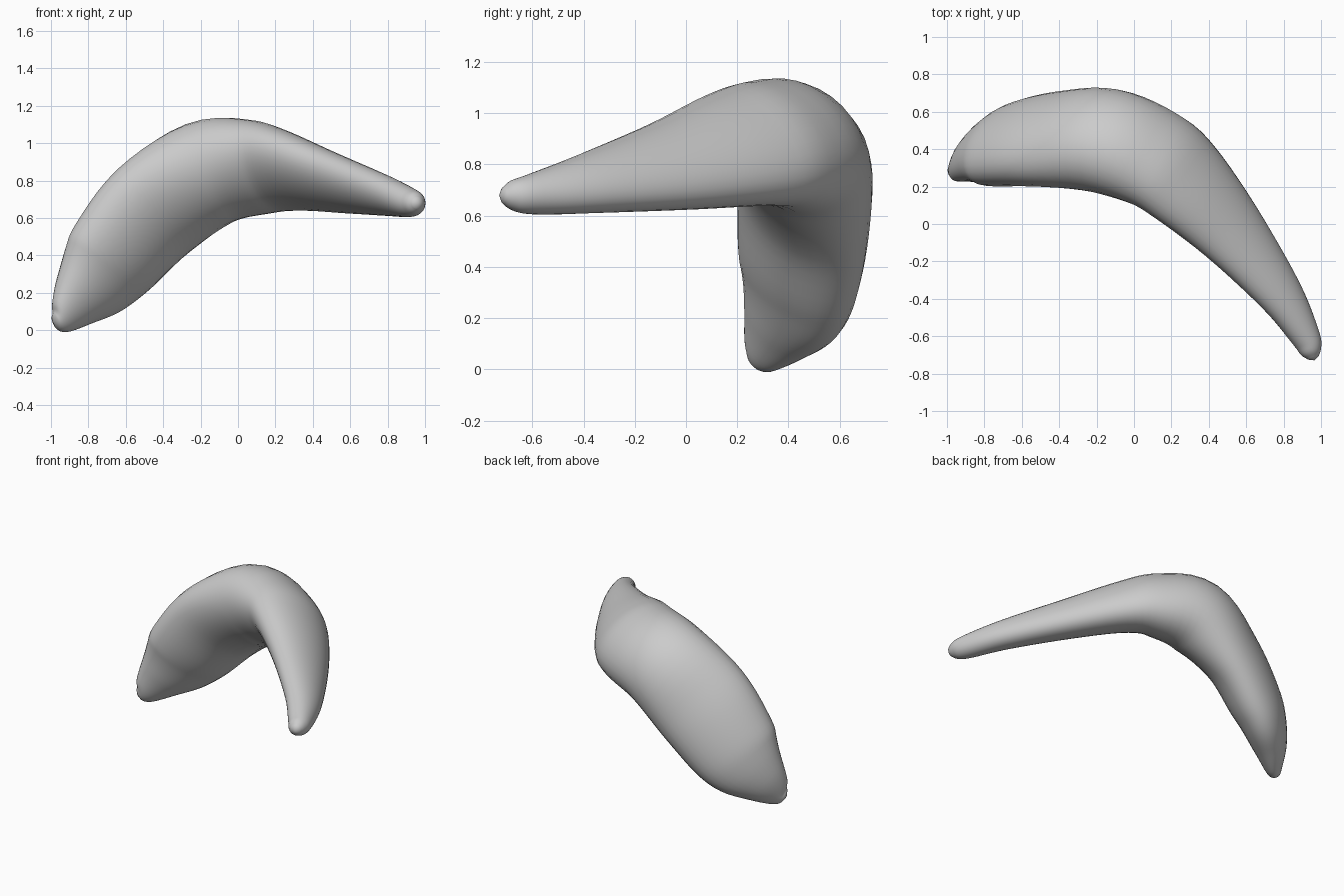
import bpy, bmesh, math
from mathutils import Vector

cube = bpy.data.objects.get("Cube")
if cube:
    bpy.data.objects.remove(cube, do_unlink=True)

# Flat grey material
grey = bpy.data.materials.new("plain_grey")
grey.use_nodes = True
colour = (0.6, 0.6, 0.6, 1)
grey.diffuse_color = colour
grey.node_tree.nodes["Principled BSDF"].inputs["Base Color"].default_value = colour

# Stations along the bent horn: centre x, y, z, then thickness and breadth radii
STATIONS = [
    (-.974, .272, .042, .035, .045),
    (-.937, .295, .068, .06, .098),
    (-.86, .355, .165, .11, .178),
    (-.76, .41, .283, .15, .265),
    (-.66, .435, .405, .177, .308),
    (-.45, .457, .64, .2, .335),
    (-.16, .446, .836, .25, .315),
    (.1, .352, .873, .21, .305),
    (.27, .225, .858, .168, .288),
    (.517, -.037, .794, .13, .22),
    (.78, -.372, .725, .097, .138),
    (.91, -.59, .685, .078, .085),
    (.945, -.675, .68, .06, .06),
    (.96, -.715, .68, .03, .03),
]
BEND_NORMAL = Vector((-.51, -.60, .62)).normalized()
SIDES, STEPS = 32, 5


def spline(i, t):
    """Catmull-Rom interpolation of all station values."""
    last = len(STATIONS) - 1
    p = [STATIONS[min(max(i + k, 0), last)] for k in (-1, 0, 1, 2)]
    return [b + .5 * t * (c - a + t * (2*a - 5*b + 4*c - d + t * (3*(b - c) + d - a)))
            for a, b, c, d in zip(*p)]


samples = [spline(i, s / STEPS) for i in range(len(STATIONS) - 1) for s in range(STEPS)]
samples.append(list(STATIONS[-1]))
centres = [Vector(s[:3]) for s in samples]

# Loft elliptical rings along the bend
bm = bmesh.new()
rings = []
for i, s in enumerate(samples):
    tangent = (centres[min(i + 1, len(centres) - 1)] - centres[max(i - 1, 0)]).normalized()
    across = BEND_NORMAL.cross(tangent).normalized()
    broad = tangent.cross(across)
    ring = []
    for k in range(SIDES):
        a = math.tau * k / SIDES
        ring.append(bm.verts.new(centres[i] + across * s[3] * math.cos(a) + broad * s[4] * math.sin(a)))
    rings.append(ring)
for lower, upper in zip(rings, rings[1:]):
    for k in range(SIDES):
        n = (k + 1) % SIDES
        bm.faces.new((lower[k], lower[n], upper[n], upper[k]))

# Rounded tips
for ring, centre, inner in ((rings[0], centres[0], centres[1]), (rings[-1], centres[-1], centres[-2])):
    tip = bm.verts.new(centre + (centre - inner).normalized() * .015)
    for k in range(SIDES):
        bm.faces.new((ring[k], ring[(k + 1) % SIDES], tip))
bmesh.ops.recalc_face_normals(bm, faces=bm.faces)

mesh = bpy.data.meshes.new("curved_horn")
bm.to_mesh(mesh)
bm.free()
mesh.materials.append(grey)
horn = bpy.data.objects.new("curved_horn", mesh)
bpy.context.collection.objects.link(horn)
for poly in mesh.polygons:
    poly.use_smooth = True
